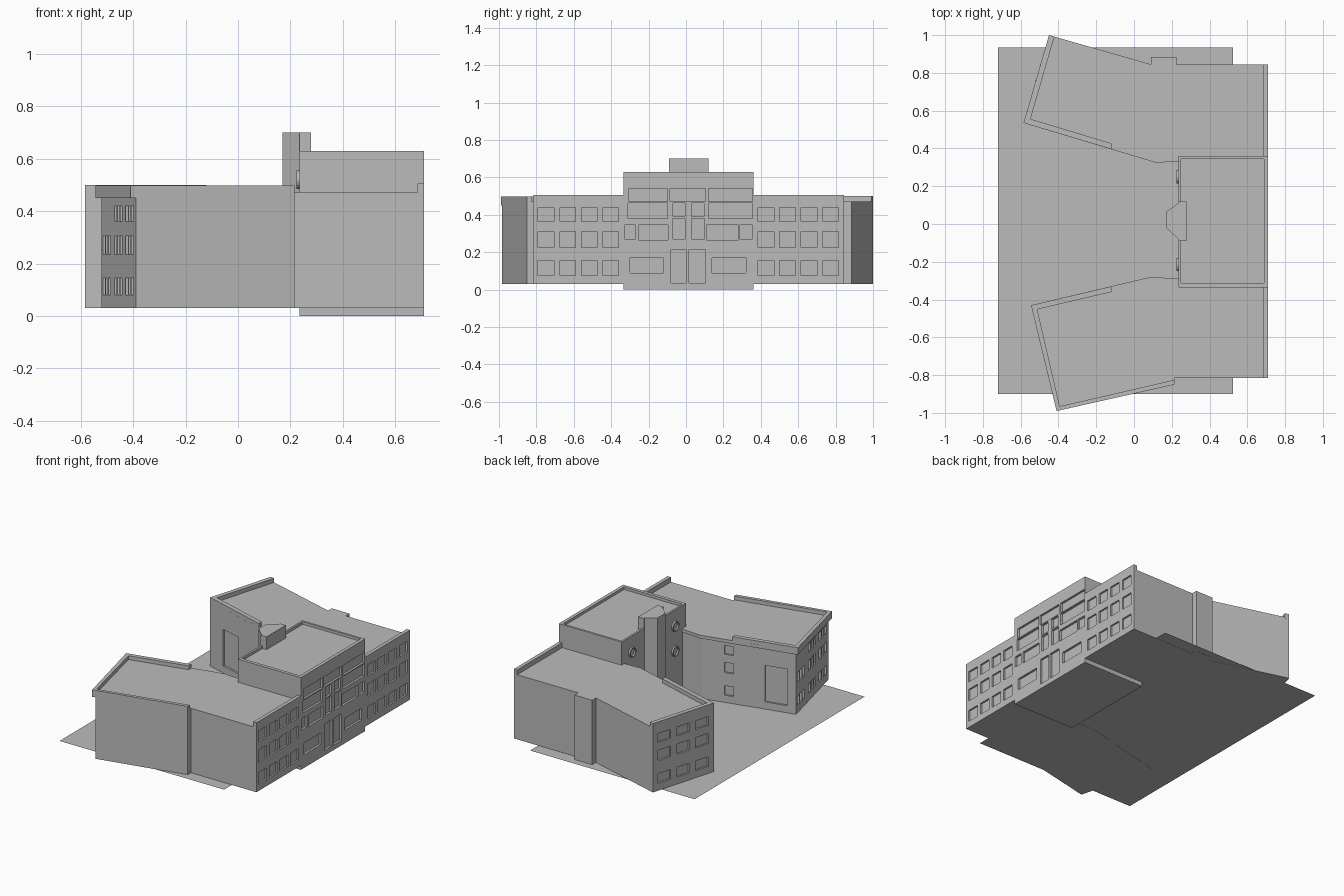
import bpy, bmesh, math
from mathutils import Vector

grey = bpy.data.materials.new("plain_grey")
grey.diffuse_color = (0.5, 0.5, 0.5, 1)


def add_prism(bm, pts, z0, z1):
    f = bm.faces.new([bm.verts.new((x, y, z0)) for x, y in pts])
    top = bmesh.ops.extrude_face_region(bm, geom=[f])["geom"]
    bmesh.ops.translate(bm, vec=(0, 0, z1 - z0),
                        verts=[v for v in top if isinstance(v, bmesh.types.BMVert)])


def finish(name, bm):
    bmesh.ops.recalc_face_normals(bm, faces=bm.faces)
    me = bpy.data.meshes.new(name)
    bm.to_mesh(me)
    bm.free()
    me.materials.append(grey)
    ob = bpy.data.objects.new(name, me)
    bpy.context.collection.objects.link(ob)
    return ob


def prism(name, pts, z0, z1):
    bm = bmesh.new()
    add_prism(bm, pts, z0, z1)
    return finish(name, bm)


def rect(x0, x1, y0, y1):
    return [(x0, y0), (x1, y0), (x1, y1), (x0, y1)]


def recess(body, walls, depth=0.012):
    """Cut window recesses; walls = [(p, q, [(s0, s1, z0, z1), ...])], s measured from p to q."""
    bm = bmesh.new()
    for p, q, wins in walls:
        p, q = Vector(p), Vector(q)
        u = (q - p).normalized()
        n = Vector((u.y, -u.x)) * depth
        for s0, s1, z0, z1 in wins:
            a, b = p + u * s0, p + u * s1
            add_prism(bm, [a + n, b + n, b - n, a - n], z0, z1)
    cutter = finish("window_cutter", bm)
    cutter.hide_render = True
    mod = body.modifiers.new("windows", "BOOLEAN")
    mod.operation, mod.solver, mod.object = "DIFFERENCE", "EXACT", cutter
    deps = bpy.context.evaluated_depsgraph_get()
    me = bpy.data.meshes.new_from_object(body.evaluated_get(deps))
    body.modifiers.clear()
    body.data = me
    bpy.data.objects.remove(cutter)


def grid(starts, width, rows):
    return [(s, s + width, z0, z1) for s in starts for z0, z1 in rows]


FLOORS = [(0.075, 0.155), (0.225, 0.31), (0.365, 0.44)]
END_ROWS = [(0.08, 0.145), (0.235, 0.305), (0.36, 0.42)]
four = [0.025 + 0.115 * i for i in range(4)]

# thin site slab
bm = bmesh.new()
bm.faces.new([bm.verts.new((x, y, 0.031)) for x, y in rect(-0.72, 0.525, -0.9, 0.935)])
finish("site_slab", bm)

# south wing: walls sit slightly inside the roof edge
south = prism("south_wing", [(0.71, -0.815), (0.71, -0.335), (0.235, -0.335), (0.235, -0.3),
                             (0.09, -0.3), (-0.521, -0.445), (-0.39, -0.985),
                             (0.215, -0.85), (0.215, -0.815)], 0.03, 0.46)
panes = [g + 0.045 * i for g in (0.02, 0.21, 0.39) for i in range(3)]
end_s = [w for w in grid(panes, 0.034, END_ROWS) if not (w[0] < 0.15 and w[2] > 0.3)]
recess(south, [
    ((0.71, -0.815), (0.71, -0.335), grid(four, 0.085, FLOORS)),
    ((-0.521, -0.445), (-0.39, -0.985), end_s),
    ((0.09, -0.3), (-0.521, -0.445), grid([0.15], 0.06, END_ROWS) + [(0.42, 0.57, 0.08, 0.33)]),
])
prism("south_roof", [(0.71, -0.815), (0.71, -0.335), (0.235, -0.335), (0.235, -0.29),
                     (0.09, -0.28), (-0.545, -0.43), (-0.41, -0.99),
                     (0.215, -0.85), (0.215, -0.815)], 0.45, 0.472)
prism("south_parapet", [(0.215, -0.85), (0.215, -0.825), (-0.393, -0.965), (-0.512, -0.452),
                        (-0.12, -0.36), (-0.12, -0.33), (-0.545, -0.43), (-0.41, -0.99)],
      0.46, 0.498)
prism("south_front_parapet", rect(0.685, 0.71, -0.815, -0.335), 0.465, 0.505)

# north wing with the pier on its outer side
north = prism("north_wing", [(0.71, 0.36), (0.71, 0.845), (0.225, 0.845), (0.225, 0.885),
                             (0.09, 0.885), (0.09, 0.845), (-0.45, 1.0), (-0.585, 0.535),
                             (0.115, 0.325), (0.235, 0.33), (0.235, 0.36)], 0.03, 0.472)
recess(north, [
    ((0.71, 0.36), (0.71, 0.845), grid(four, 0.085, FLOORS)),
    ((-0.45, 1.0), (-0.585, 0.535), grid([0.04, 0.19, 0.34], 0.1, END_ROWS)),
    ((-0.585, 0.535), (0.115, 0.325), grid([0.5], 0.06, END_ROWS) + [(0.13, 0.28, 0.08, 0.33)]),
])
prism("north_parapet", [(-0.45, 1.0), (-0.585, 0.535), (-0.12, 0.396), (-0.12, 0.427),
                        (-0.548, 0.556), (-0.421, 0.992)], 0.465, 0.5)
prism("north_front_parapet", rect(0.685, 0.71, 0.36, 0.845), 0.465, 0.505)

# central block with entrance and windows
centre = prism("central_block", rect(0.235, 0.71, -0.335, 0.36), 0, 0.612)
front = [(-0.305, -0.1, 0.47, 0.54), (-0.085, 0.105, 0.47, 0.54), (0.12, 0.355, 0.47, 0.54),
         (-0.31, -0.1, 0.38, 0.463), (-0.07, -0.005, 0.39, 0.463),
         (0.03, 0.095, 0.39, 0.463), (0.12, 0.355, 0.38, 0.463),
         (-0.33, -0.27, 0.27, 0.345), (-0.255, -0.095, 0.265, 0.345),
         (-0.07, -0.005, 0.27, 0.38), (0.03, 0.1, 0.27, 0.38),
         (0.11, 0.28, 0.265, 0.345), (0.29, 0.355, 0.27, 0.345),
         (-0.08, 0.0, 0.035, 0.215), (0.015, 0.105, 0.035, 0.215),
         (-0.3, -0.12, 0.09, 0.17), (0.14, 0.32, 0.09, 0.17)]
recess(centre, [((0.71, 0), (0.71, 1), front)], 0.015)
for name, r in {"south": (0.235, 0.71, -0.335, -0.312), "north": (0.235, 0.71, 0.345, 0.36),
                "east": (0.687, 0.71, -0.312, 0.345),
                "west": (0.235, 0.248, -0.312, 0.345)}.items():
    prism("central_parapet_" + name, rect(*r), 0.612, 0.63)

# stair tower behind the central block, with its wider cap on the roof
prism("stair_tower", [(0.235, -0.08), (0.235, 0.11), (0.17, 0.065), (0.17, -0.02)], 0.03, 0.7)
prism("tower_cap", rect(0.235, 0.278, -0.09, 0.12), 0.6, 0.7)

# round window rims on the rear wall
for y in (-0.215, 0.25):
    for z in (0.35, 0.52):
        bm = bmesh.new()
        n = 20
        loops = [[bm.verts.new((x, y + r * math.cos(2 * math.pi * i / n),
                                z + r * math.sin(2 * math.pi * i / n))) for i in range(n)]
                 for x, r in ((0.235, 0.035), (0.224, 0.035), (0.224, 0.027), (0.235, 0.027))]
        for k in range(4):
            a, b = loops[k], loops[(k + 1) % 4]
            for i in range(n):
                j = (i + 1) % n
                bm.faces.new((a[i], a[j], b[j], b[i]))
        finish("round_window_rim", bm)
